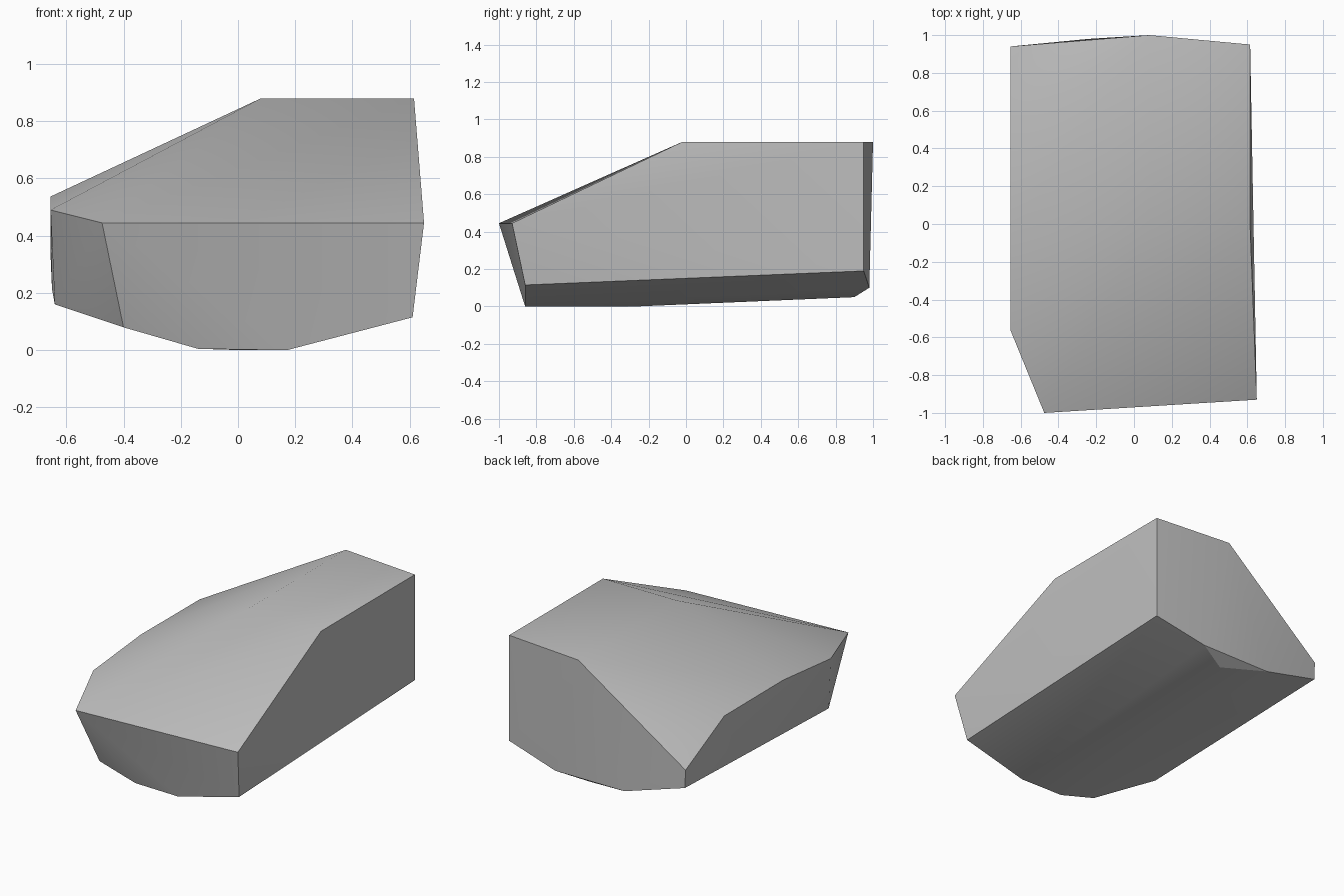
import bpy
import bmesh
import math

# Remove the default object
default_cube = bpy.data.objects.get("Cube")
if default_cube:
    bpy.data.objects.remove(default_cube, do_unlink=True)


def flat_material(name, value):
    material = bpy.data.materials.new(name)
    material.use_nodes = True
    colour = (value, value, value, 1.0)
    material.diffuse_color = colour
    shader = material.node_tree.nodes["Principled BSDF"]
    shader.inputs["Base Color"].default_value = colour
    shader.inputs["Roughness"].default_value = 0.8
    return material


def convex_block(name, outlines, material):
    """Wrap a set of corner outlines in one convex, softly shaded solid."""
    bm = bmesh.new()
    for outline in outlines:
        for corner in outline:
            bm.verts.new(corner)
    hull = bmesh.ops.convex_hull(bm, input=bm.verts[:])
    unused = {item for item in hull["geom_interior"] + hull["geom_unused"]
              if isinstance(item, bmesh.types.BMVert)}
    bmesh.ops.delete(bm, geom=list(unused), context="VERTS")
    bmesh.ops.recalc_face_normals(bm, faces=bm.faces[:])
    mesh = bpy.data.meshes.new(name)
    bm.to_mesh(mesh)
    bm.free()
    mesh.materials.append(material)
    block = bpy.data.objects.new(name, mesh)
    bpy.context.collection.objects.link(block)
    bpy.ops.object.select_all(action="DESELECT")
    block.select_set(True)
    bpy.context.view_layer.objects.active = block
    bpy.ops.object.shade_smooth_by_angle(angle=math.radians(30))
    return block


# Sloping nose: upper lip, then the rounded lower edge
nose = [(-.475, -1, .445), (.65, -.93, .445), (.61, -.86, .115),
        (.17, -.86, 0), (-.14, -.86, .005), (-.4, -.86, .08)]

# Flat roof
roof = [(.08, -.02, .88), (.615, -.02, .88), (.615, .95, .88), (.08, 1, .88)]

# Low side wall with its uneven upper edge
low_side = [(-.655, -.56, .49), (-.655, -.07, .537), (-.655, .54, .535),
            (-.655, .94, .333), (-.65, .94, .215), (-.64, -.56, .16)]

# Tail and underside
tail = [(.615, .95, .19), (.26, .98, .1), (-.24, .98, .1), (.07, .9, .05)]
keel = [(.02, -.27, 0)]

stone = flat_material("stone grey", 0.52)
convex_block("rock_block", [nose, roof, low_side, tail, keel], stone)
